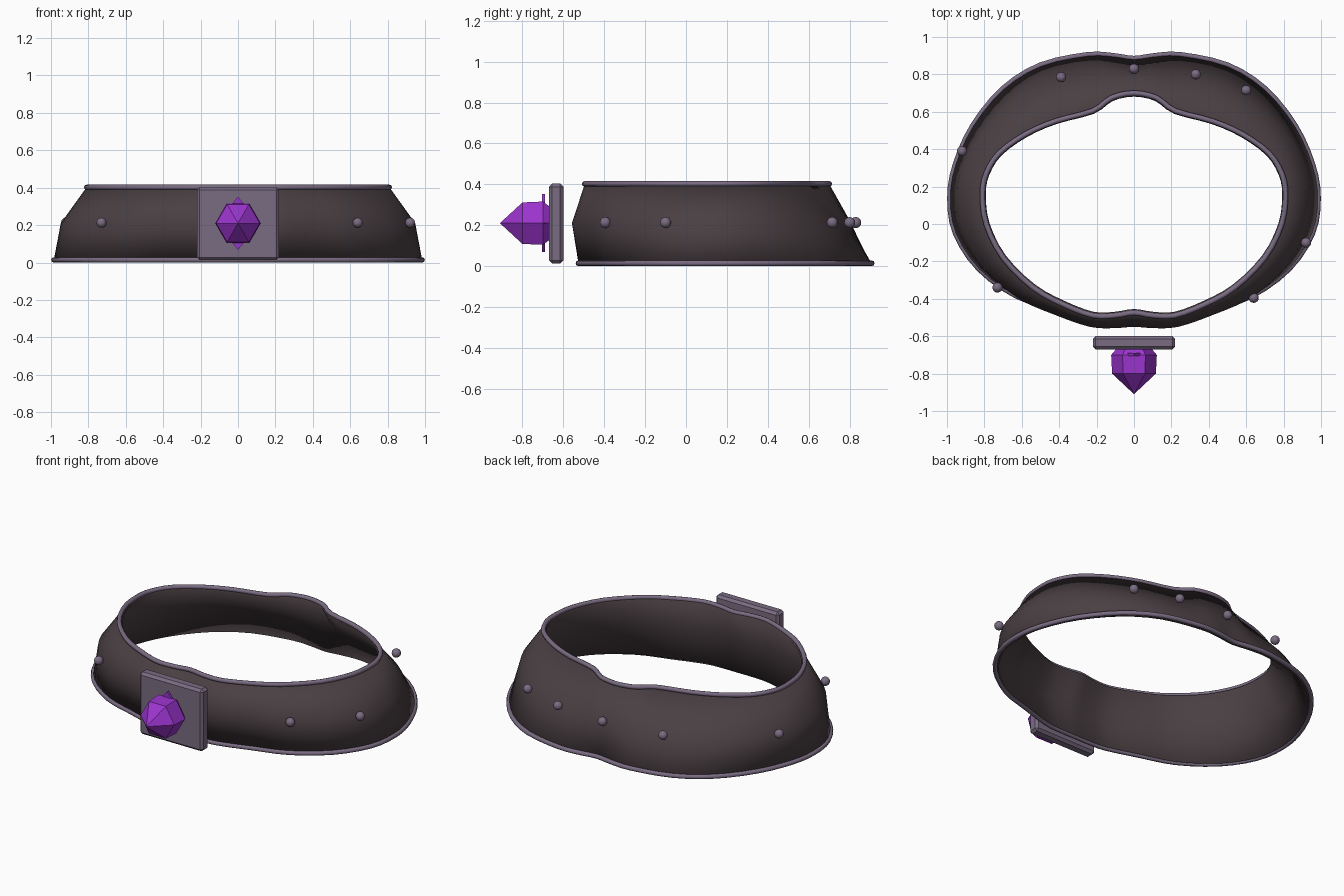
import bpy, bmesh, math
from mathutils import Vector

if "Cube" in bpy.data.objects:
    bpy.data.objects.remove(bpy.data.objects["Cube"])


def material(name, rgb):
    m = bpy.data.materials.new(name)
    m.diffuse_color = (*rgb, 1)
    m.use_nodes = True
    m.node_tree.nodes["Principled BSDF"].inputs["Base Color"].default_value = m.diffuse_color
    return m


LEATHER = material("dark_leather", (0.068, 0.050, 0.056))
METAL = material("mauve_metal", (0.195, 0.150, 0.225))
GEM = material("purple_gem", (0.33, 0.035, 0.62))


def mesh_object(name, verts, faces, mat):
    me = bpy.data.meshes.new(name)
    me.from_pydata(verts, [], faces)
    me.materials.append(mat)
    ob = bpy.data.objects.new(name, me)
    bpy.context.collection.objects.link(ob)
    return ob


def outline(pts, steps=3):
    """Smooth curve through half an outline, mirrored into a closed loop."""
    p = [Vector(q) for q in pts]
    p = [Vector((-p[1].x, p[1].y))] + p + [Vector((-p[-2].x, p[-2].y))]
    half = []
    for i in range(1, len(p) - 2):
        a, b, c, d = p[i - 1:i + 3]
        for k in range(steps):
            t = k / steps
            half.append(0.5 * (2 * b + (c - a) * t + (2 * a - 5 * b + 4 * c - d) * t * t
                               + (3 * b - a - 3 * c + d) * t ** 3))
    half.append(p[-2])
    return half + [Vector((-v.x, v.y)) for v in half[-2:0:-1]]


# Half outlines of the band, from back centre round to front centre
bottom = outline([(0, .885), (.11, .90), (.25, .905), (.5, .85), (.7, .725), (.86, .53),
                  (.955, .32), (.985, .14), (.955, -.05), (.83, -.24), (.63, -.385),
                  (.42, -.455), (.22, -.515), (.1, -.525), (0, -.525)])
top = outline([(0, .70), (.12, .675), (.22, .605), (.42, .55), (.58, .48), (.72, .38),
               (.79, .27), (.81, .16), (.79, 0), (.70, -.18), (.54, -.34),
               (.38, -.43), (.22, -.49), (.1, -.49), (0, -.475)])
middle = []
for b, t in zip(bottom, top):
    m = (b + t) / 2
    bulge = 0.05 - 0.035 * min(1, max(0, (m.y - 0.2) / 0.6))
    middle.append(m + (m - Vector((0, 0.15))).normalized() * bulge)

# Band: three rows lofted, thickened inwards
n = len(bottom)
rows = [(bottom, 0.012), (middle, 0.21), (top, 0.402)]
verts = [(v.x, v.y, z) for row, z in rows for v in row]
faces = [(r * n + i, (r + 1) * n + i, (r + 1) * n + (i + 1) % n, r * n + (i + 1) % n)
         for r in range(2) for i in range(n)]
band = mesh_object("band", verts, faces, LEATHER)
for f in band.data.polygons:
    f.use_smooth = True
shell = band.modifiers.new("thickness", 'SOLIDIFY')
shell.thickness = 0.022
shell.offset = -1

# Piping along both rims
for name, row, z in (("lower_rim", bottom, 0.014), ("upper_rim", top, 0.402)):
    cu = bpy.data.curves.new(name, 'CURVE')
    cu.dimensions = '3D'
    cu.bevel_depth = 0.014
    cu.bevel_resolution = 2
    sp = cu.splines.new('POLY')
    sp.points.add(n - 1)
    for pt, v in zip(sp.points, row):
        pt.co = (v.x, v.y, z, 1)
    sp.use_cyclic_u = True
    cu.materials.append(METAL)
    bpy.context.collection.objects.link(bpy.data.objects.new(name, cu))

# Studs scattered round the band
for x, y in ((0, .83), (.33, .80), (.6, .715), (-.39, .785), (-.92, .39),
             (.92, -.10), (.64, -.395), (-.73, -.34)):
    bpy.ops.mesh.primitive_uv_sphere_add(segments=14, ring_count=8, radius=0.027,
                                         location=(x, y, 0.213))
    stud = bpy.context.object
    stud.name = "stud"
    stud.data.materials.append(METAL)
    bpy.ops.object.shade_smooth()

# Buckle plate with chamfered edges
bpy.ops.mesh.primitive_cube_add(size=1, location=(0, -0.635, 0.208))
plate = bpy.context.object
plate.name = "buckle_plate"
plate.dimensions = (0.44, 0.07, 0.39)
bpy.ops.object.transform_apply(location=False, rotation=False, scale=True)
plate.data.materials.append(METAL)
bev = plate.modifiers.new("chamfer", 'BEVEL')
bev.width = 0.015
bev.segments = 1

# Six-sided gem: rings along y ending in a point
CZ = 0.21
verts, faces = [], []
for y, r in ((-.662, .09), (-.70, .122), (-.80, .117)):
    verts += [(r * math.cos(a * math.pi / 3), y, CZ + r * math.sin(a * math.pi / 3))
              for a in range(6)]
verts.append((0, -.91, CZ))
for i in range(6):
    j = (i + 1) % 6
    faces += [(i, j, 6 + j, 6 + i), (6 + i, 6 + j, 12 + j, 12 + i), (12 + i, 12 + j, 18)]
faces.append((5, 4, 3, 2, 1, 0))
gem = mesh_object("gem", verts, faces, GEM)

# Thin diamond-shaped setting behind the gem
corners = [(0.115, 0), (0, 0.142), (-0.115, 0), (0, -0.142)]
verts = [(x, y, CZ + z) for y in (-.69, -.705) for x, z in corners]
faces = [(0, 1, 2, 3), (7, 6, 5, 4)] + [(i, 4 + i, 4 + (i + 1) % 4, (i + 1) % 4) for i in range(4)]
setting = mesh_object("gem_setting", verts, faces, GEM)

# Consistent outward normals on the gem parts
for ob in (gem, setting):
    bm = bmesh.new()
    bm.from_mesh(ob.data)
    bmesh.ops.recalc_face_normals(bm, faces=bm.faces)
    bm.to_mesh(ob.data)
    bm.free()
